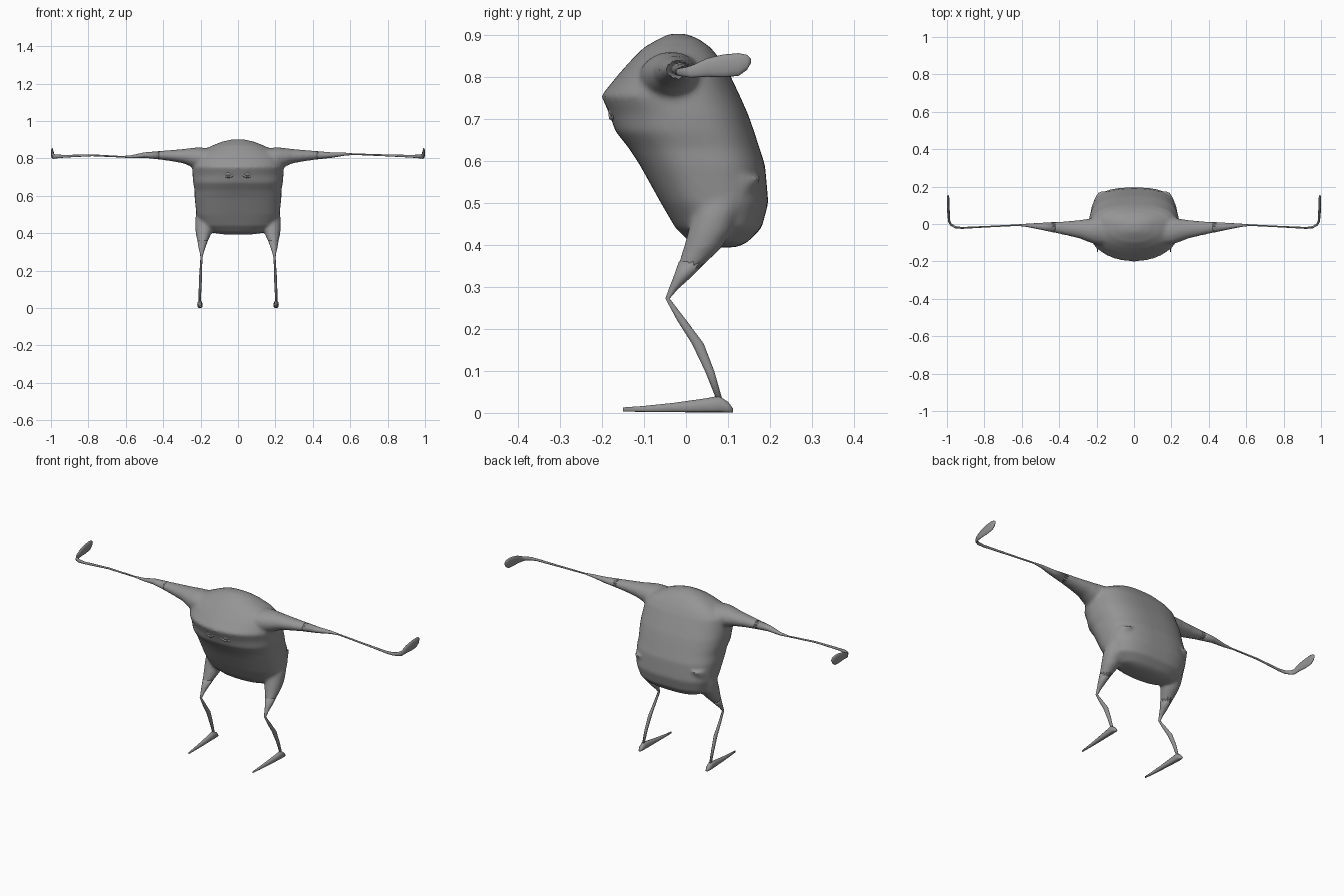
import bpy, bmesh, math
from mathutils import Vector

if "Cube" in bpy.data.objects:
    bpy.data.objects.remove(bpy.data.objects["Cube"])

skin = bpy.data.materials.new("plain grey")
skin.diffuse_color = (0.30, 0.30, 0.30, 1)
skin.use_nodes = True
skin.node_tree.nodes["Principled BSDF"].inputs["Base Color"].default_value = skin.diffuse_color


def add_loft(bm, rings):
    """Closed tube through rings of points."""
    loops = [[bm.verts.new(p) for p in ring] for ring in rings]
    n = len(loops[0])
    for a, b in zip(loops, loops[1:]):
        for i in range(n):
            bm.faces.new((a[i], a[(i + 1) % n], b[(i + 1) % n], b[i]))
    bm.faces.new(loops[0][::-1])
    bm.faces.new(loops[-1])


def oval(c, u, v, n=16, p_front=2.0, p_back=2.0):
    """Superellipse about c; u and v are half-axis vectors."""
    pts = []
    for i in range(n):
        t = 2 * math.pi * i / n
        s, k = math.sin(t), math.cos(t)
        p = 2 / (p_back if s > 0 else p_front)
        pts.append(Vector(c) + Vector(u) * math.copysign(abs(k) ** p, k)
                   + Vector(v) * math.copysign(abs(s) ** p, s))
    return pts


def finish(name, bm, angle=60):
    bmesh.ops.recalc_face_normals(bm, faces=bm.faces)
    me = bpy.data.meshes.new(name)
    bm.to_mesh(me)
    bm.free()
    me.materials.append(skin)
    me.shade_smooth()
    ob = bpy.data.objects.new(name, me)
    bpy.context.collection.objects.link(ob)
    return ob


# Body sections: height, front y, back y, half width, front roundness
body = [(.394, .07, .12, .08, 2), (.405, .01, .145, .15, 2.2), (.44, -.025, .18, .20, 2.4),
        (.50, -.06, .196, .222, 2.5), (.59, -.11, .188, .232, 2.4), (.63, -.136, .175, .232, 2.3),
        (.67, -.168, .162, .240, 2.2), (.71, -.182, .148, .243, 2), (.755, -.202, .128, .243, 2),
        (.81, -.157, .102, .232, 2), (.84, -.130, .083, .20, 2), (.87, -.10, .058, .135, 2),
        (.89, -.065, .03, .085, 2), (.902, -.04, 0, .03, 2)]
# Upper arm sections: x, y, z, half depth, half height
upper_arm = [(.15, -.035, .80, .08, .055), (.21, -.036, .803, .072, .057), (.245, -.034, .805, .062, .052),
             (.29, -.028, .812, .050, .039), (.35, -.024, .815, .040, .031),
             (.42, -.018, .817, .030, .023), (.50, -.012, .818, .018, .014)]
# Thigh sections: z, x, y, half width, half depth
thigh = [(.56, .17, .10, .045, .08), (.47, .178, .070, .052, .056), (.43, .182, .057, .048, .053),
         (.39, .185, .038, .040, .045), (.35, .190, .010, .026, .030), (.32, .193, -.011, .017, .020)]

# Body with shoulders and hips blended into one skin
bm = bmesh.new()
add_loft(bm, [oval((0, (f + b) / 2, z), (w, 0, 0), (0, (b - f) / 2, 0), 48, p, 2.7)
              for z, f, b, w, p in body])
for s in (-1, 1):
    add_loft(bm, [oval((s * x, y, z), (0, d, 0), (0, 0, h)) for x, y, z, d, h in upper_arm])
    add_loft(bm, [oval((s * x, y, z), (w, 0, 0), (0, d, 0)) for z, x, y, w, d in thigh])
torso = finish("body", bm)
rm = torso.modifiers.new("blend", 'REMESH')
rm.mode = 'VOXEL'
rm.voxel_size = 0.008
rm.use_smooth_shade = True
sm = torso.modifiers.new("soften", 'SMOOTH')
sm.factor = 0.5
sm.iterations = 8

for s, side in ((-1, "left"), (1, "right")):
    elbow = .816 + s * .007
    # Forearm: tapers to the elbow, then a thin rod curling back at the wrist
    path = [(.42, -.018, .817, .029, .022), (.50, -.012, .818, .018, .0145), (.57, -.007, elbow, .009, .008),
            (.62, -.006, elbow, .004, .004), (.78, -.014, .817, .004, .005),
            (.92, -.021, .812, .005, .007), (.955, -.017, .811, .006, .009),
            (.978, -.004, .811, .006, .011), (.988, .012, .812, .006, .014),
            (.991, .05, .822, .007, .022), (.993, .09, .826, .007, .027),
            (.994, .125, .829, .007, .027), (.994, .145, .834, .006, .018), (.994, .155, .838, .002, .005)]
    pts = [Vector((s * x, y, z)) for x, y, z, _, _ in path]
    rings = []
    for i, p in enumerate(pts):
        t = pts[min(i + 1, len(pts) - 1)] - pts[max(i - 1, 0)]
        side_dir = Vector((-t.y, t.x, 0)).normalized()
        rings.append(oval(p, side_dir * path[i][3], (0, 0, path[i][4]), 12))
    bm = bmesh.new()
    add_loft(bm, rings)
    finish(side + "_forearm_and_hand", bm)

    # Knee and shin
    shin = [(.36, .189, .016, .028, .033), (.32, .193, -.011, .017, .020), (.295, .194, -.030, .010, .011),
            (.272, .195, -.044, .006, .005), (.22, .198, -.010, .006, .011),
            (.165, .200, .028, .008, .014), (.10, .203, .056, .007, .011), (.03, .204, .080, .006, .007)]
    bm = bmesh.new()
    add_loft(bm, [oval((s * x, y, z), (w, 0, 0), (0, d, 0), 12) for z, x, y, w, d in shin])
    finish(side + "_shin", bm)

    # Long pointed foot: y, x, half width, top height
    foot = [(.112, .204, .006, .010), (.10, .204, .012, .026), (.078, .204, .014, .040),
            (.05, .203, .013, .034), (-.03, .200, .010, .022), (-.10, .197, .006, .014), (-.15, .195, .002, .010)]
    bm = bmesh.new()
    add_loft(bm, [oval((s * x, y, h / 2 + max(0, .003 - y * .02) * .5), (w, 0, 0), (0, 0, h / 2), 12, 3, 2)
                  for y, x, w, h in foot])
    finish(side + "_foot", bm)

    # Eyeball with a rim of lids
    eye = Vector((s * .05, -.166, .72))
    bm = bmesh.new()
    bmesh.ops.create_uvsphere(bm, u_segments=20, v_segments=12, radius=1)
    for v in bm.verts:
        v.co = eye + Vector((v.co.x * .019, v.co.y * .019, v.co.z * .016))
    finish(side + "_eye", bm)
    bpy.ops.mesh.primitive_torus_add(major_radius=.023, minor_radius=.006, major_segments=24,
                                     minor_segments=8, location=eye + Vector((0, -.006, 0)),
                                     rotation=(math.radians(78), 0, s * math.radians(12)))
    lid = bpy.context.object
    lid.name = side + "_eyelid"
    lid.scale = (1.1, .85, 1)
    lid.data.materials.append(skin)
    lid.data.shade_smooth()
